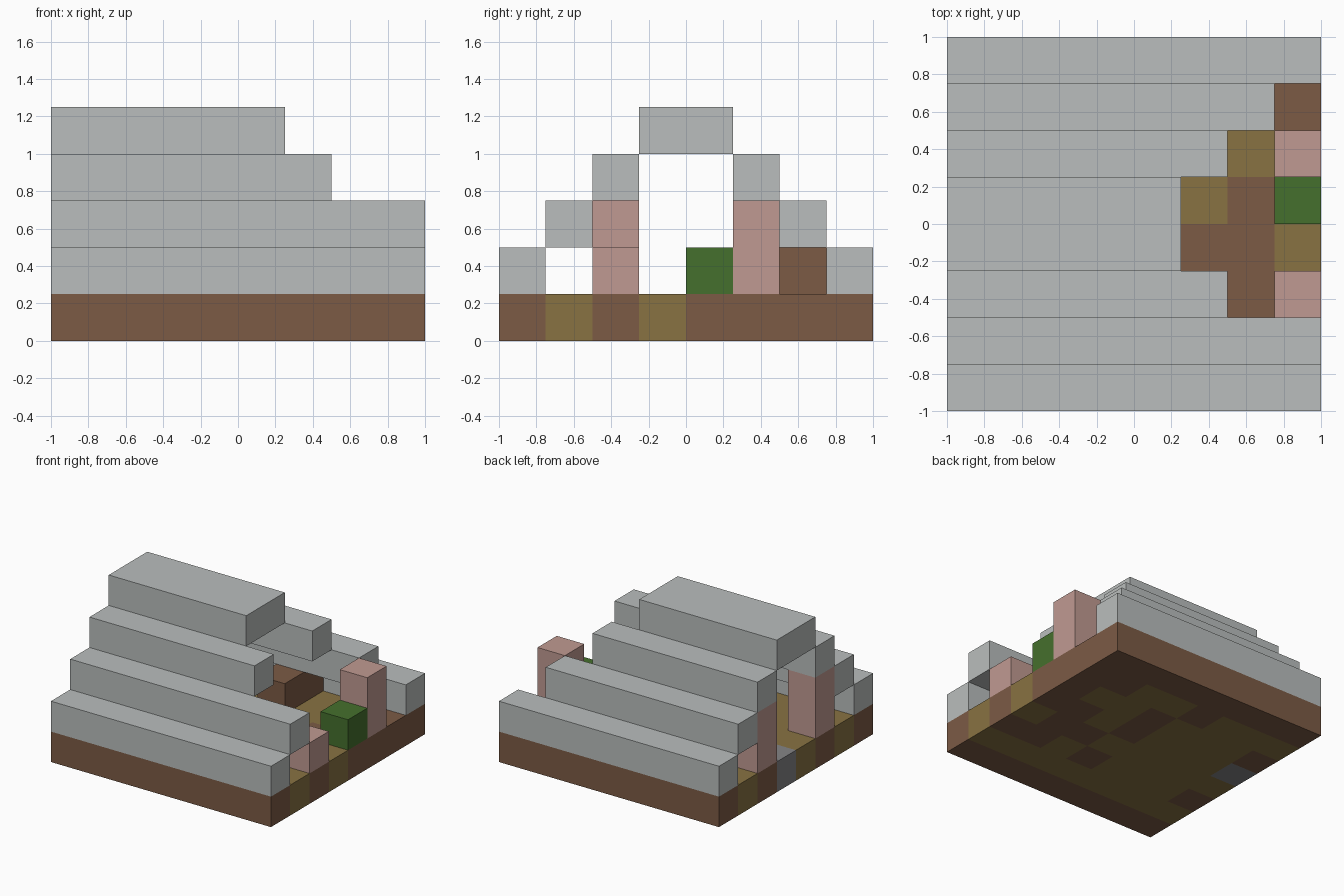
import bpy
import bmesh

cube = bpy.data.objects.get("Cube")
if cube:
    bpy.data.objects.remove(cube, do_unlink=True)

U = 0.25  # block size


def material(name, rgb):
    """Flat material from an sRGB colour."""
    lin = [((c / 255 + 0.055) / 1.055) ** 2.4 for c in rgb] + [1.0]
    m = bpy.data.materials.new(name)
    m.use_nodes = True
    m.diffuse_color = lin
    bsdf = next(n for n in m.node_tree.nodes if n.type == "BSDF_PRINCIPLED")
    bsdf.inputs["Base Color"].default_value = lin
    return m


earth = material("earth_brown", (124, 91, 69))
wood = material("wood_gold", (136, 114, 66))
stone = material("dark_stone", (132, 132, 134))
roofing = material("roof_grey", (186, 190, 189))
pink = material("post_pink", (192, 154, 146))
green = material("leaf_green", (69, 112, 45))


def finish(name, bm, mats):
    bmesh.ops.recalc_face_normals(bm, faces=bm.faces)
    mesh = bpy.data.meshes.new(name)
    bm.to_mesh(mesh)
    bm.free()
    for m in mats:
        mesh.materials.append(m)
    ob = bpy.data.objects.new(name, mesh)
    bpy.context.collection.objects.link(ob)
    return ob


def box(name, lo, size, mat):
    """Box from its low corner and size, both counted in blocks."""
    bm = bmesh.new()
    bmesh.ops.create_cube(bm, size=1)
    for v in bm.verts:
        for k in range(3):
            v.co[k] = (lo[k] + (v.co[k] + 0.5) * size[k]) * U
        v.co.x -= 1
        v.co.y -= 1
    return finish(name, bm, [mat])


# Patchwork floor slab: rows run back to front, letters run from -x to +x
FLOOR = ["EEEEEEEE",
         "WWWEWWEE",
         "EWWWEWWE",
         "SWWWEWEE",
         "WWWWWEEW",
         "EWWWEWEE",
         "WWWWWWWW",
         "EEEEEEEE"]
bm = bmesh.new()
bmesh.ops.create_grid(bm, x_segments=8, y_segments=8, size=1)
ext = bmesh.ops.extrude_face_region(bm, geom=bm.faces[:], use_keep_orig=True)
top = [g for g in ext["geom"] if isinstance(g, bmesh.types.BMVert)]
bmesh.ops.translate(bm, verts=top, vec=(0, 0, U))
for f in bm.faces:
    c = f.calc_center_median() * 0.99
    col, row = int((c.x + 1) / U), int((1 - c.y) / U)
    f.material_index = "EWS".index(FLOOR[row][col])
finish("floor_slab", bm, [earth, wood, stone])

# Stepped roof: a pair of beams per step, with a ridge on top
for step, (front_len, back_len) in enumerate([(8, 8), (8, 7), (6, 6)]):
    z = step + 1
    box(f"roof_beam_front_{z}", (0, step, z), (front_len, 1, 1), roofing)
    box(f"roof_beam_back_{z}", (0, 7 - step, z), (back_len, 1, 1), roofing)
box("roof_ridge", (0, 3, 4), (5, 2, 1), roofing)

# Corner posts
box("post_left_back", (7, 5, 1), (1, 1, 2), pink)
box("post_left_front", (7, 2, 1), (1, 1, 1), pink)
box("post_right_back", (0, 5, 1), (1, 1, 2), pink)
box("post_right_front", (0, 2, 1), (1, 1, 2), pink)

# Loose blocks inside
box("shrub", (7, 4, 1), (1, 1, 1), green)
box("earth_mound", (4, 5, 1), (1, 2, 1), earth)
